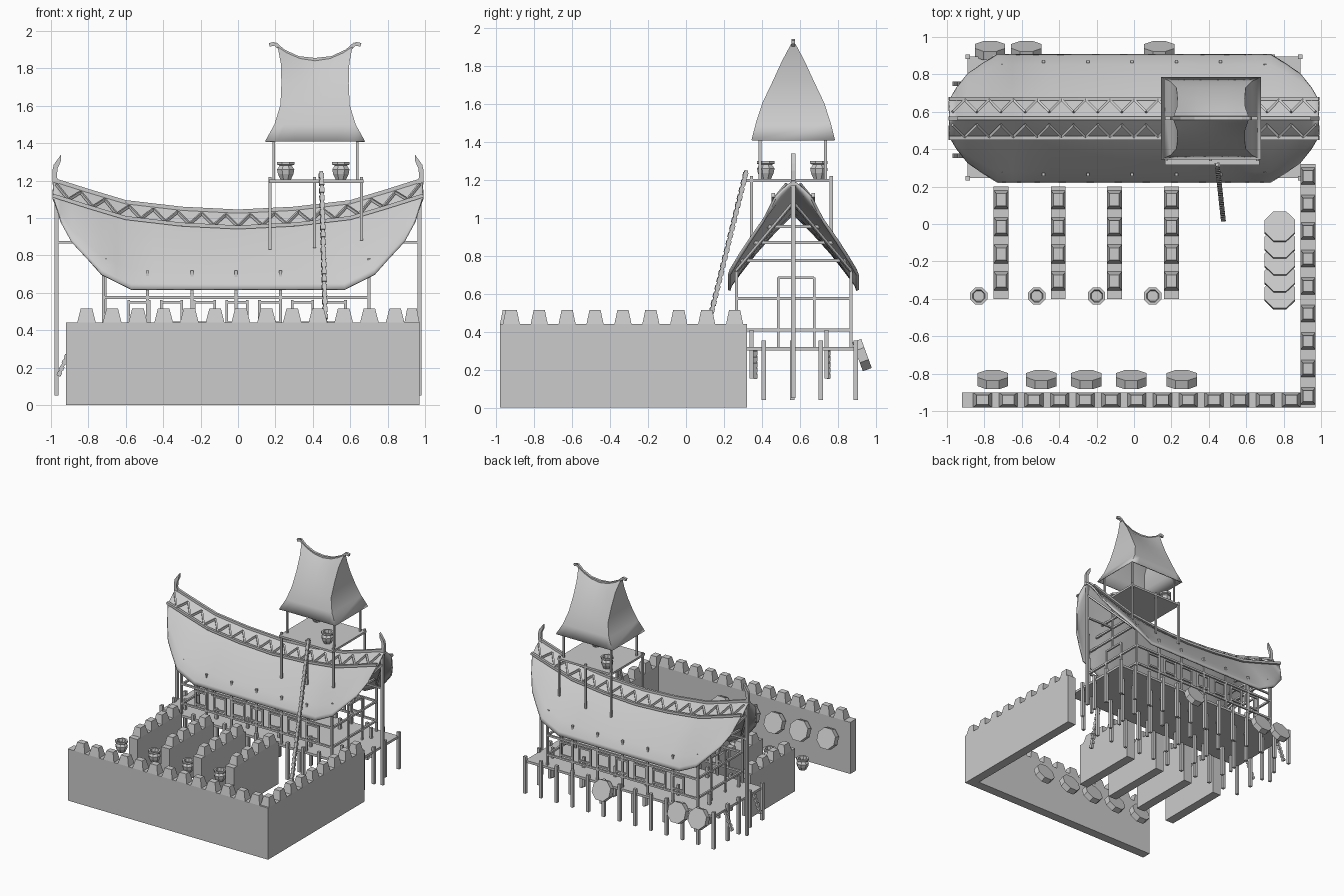
import bpy, bmesh, math
from mathutils import Vector, Matrix

if "Cube" in bpy.data.objects:
    bpy.data.objects.remove(bpy.data.objects["Cube"])

CY = 0.565  # house centre line in y


def finish(name, bm, smooth=False):
    bmesh.ops.recalc_face_normals(bm, faces=bm.faces)
    me = bpy.data.meshes.new(name)
    bm.to_mesh(me)
    bm.free()
    ob = bpy.data.objects.new(name, me)
    bpy.context.collection.objects.link(ob)
    if smooth:
        bpy.ops.object.select_all(action='DESELECT')
        ob.select_set(True)
        bpy.context.view_layer.objects.active = ob
        bpy.ops.object.shade_smooth_by_angle(angle=math.radians(30))
    return ob


def box(bm, x0, x1, y0, y1, z0, z1, top=1.0):
    """Box; top < 1 tapers the upper face."""
    r = bmesh.ops.create_cube(bm, size=1)
    for v in r['verts']:
        k = top if v.co.z > 0 else 1
        v.co = Vector(((x0 + x1) / 2 + v.co.x * k * (x1 - x0),
                       (y0 + y1) / 2 + v.co.y * k * (y1 - y0),
                       (z0 + z1) / 2 + v.co.z * (z1 - z0)))


def beam(bm, p, q, w=0.016):
    p, q = Vector(p), Vector(q)
    d = q - p
    m = Matrix.Translation((p + q) / 2) @ d.to_track_quat('Z', 'Y').to_matrix().to_4x4()
    bmesh.ops.create_cube(bm, size=1, matrix=m @ Matrix.Diagonal((w, w, d.length, 1)))


def disc(bm, loc, rot, r=0.088, h=0.05, n=8):
    m = Matrix.Translation(loc) @ rot @ Matrix.Rotation(math.pi / n, 4, 'Z')
    bmesh.ops.create_cone(bm, cap_ends=True, segments=n, radius1=r, radius2=r, depth=h, matrix=m)


def loft(bm, rings, closed=False):
    vs = [[bm.verts.new(p) for p in r] for r in rings]
    for a, b in zip(vs, vs[1:]):
        n = len(a)
        for i in range(n if closed else n - 1):
            bm.faces.new((a[i], a[(i + 1) % n], b[(i + 1) % n], b[i]))
    return vs


def lerp(table, x):
    x = abs(x)
    for (a, u), (b, v) in zip(table, table[1:]):
        if x <= b:
            return u + (v - u) * (x - a) / (b - a)
    return table[-1][1]


def notched_log(name, p, q, w, n):
    bm = bmesh.new()
    p, q = Vector(p), Vector(q)
    beam(bm, p, q, w * 0.7)
    for i in range(n):
        a = p.lerp(q, (i + 0.1) / n)
        beam(bm, a, p.lerp(q, (i + 0.7) / n), w)
    finish(name, bm)


# Fortification walls with tapered merlons
bm = bmesh.new()
box(bm, -0.92, 0.97, -0.98, -0.90, 0, 0.44)
for i in range(13):
    x = -0.81 + i * 0.1375
    box(bm, x - 0.05, x + 0.05, -0.98, -0.90, 0.44, 0.515, 0.62)
finish("front_wall", bm)
bm = bmesh.new()
box(bm, 0.89, 0.97, -0.90, 0.32, 0, 0.44)
for i in range(9):
    y = -0.92 + i * 0.147
    box(bm, 0.89, 0.97, y - 0.045, y + 0.045, 0.44, 0.515, 0.65)
finish("side_wall", bm)
for x in (-0.71, -0.405, -0.105, 0.2):
    bm = bmesh.new()
    box(bm, x - 0.04, x + 0.04, -0.40, 0.20, 0, 0.365)
    for y in (0.13, -0.015, -0.16, -0.305):
        box(bm, x - 0.04, x + 0.04, y - 0.05, y + 0.05, 0.365, 0.435, 0.65)
    finish("inner_wall", bm)

# Octagonal discs leaning on the wall, the deck and lying in a row
for x in (-0.755, -0.495, -0.255, -0.015, 0.255):
    bm = bmesh.new()
    disc(bm, (x, -0.832, 0.285), Matrix.Rotation(math.radians(-70), 4, 'X'))
    finish("wall_disc", bm)
for x in (-0.77, -0.575, 0.135):
    bm = bmesh.new()
    disc(bm, (x, 0.927, 0.277), Matrix.Rotation(math.radians(-70), 4, 'X'))
    finish("deck_disc", bm)
for i in range(5):
    bm = bmesh.new()
    disc(bm, (0.78, -0.015 - 0.09 * i, 0.24), Matrix.Rotation(math.radians(-14), 4, 'X'), 0.088, 0.035)
    finish("stacked_disc", bm)

# Pots
POT = [(0.03, 0), (0.045, 0.03), (0.05, 0.055), (0.034, 0.075), (0.05, 0.08), (0.05, 0.095), (0.035, 0.095), (0.03, 0.07)]
for px, py, pz in [(-0.83, -0.385, 0.215), (-0.52, -0.385, 0.215), (-0.2, -0.385, 0.215),
                   (0.1, -0.385, 0.215), (0.55, 0.42, 1.205), (0.255, 0.70, 1.205)]:
    bm = bmesh.new()
    a = [math.pi / 8 + k * math.pi / 4 for k in range(8)]
    vs = loft(bm, [[(px + r * math.cos(t), py + r * math.sin(t), pz + z) for t in a] for r, z in POT], True)
    bm.faces.new(vs[0])
    bm.faces.new(vs[-1])
    finish("pot", bm)

# Deck on stilts
bm = bmesh.new()
box(bm, -0.89, 0.89, 0.245, 0.895, 0.30, 0.32)
finish("deck", bm)
bm = bmesh.new()
for j, y in enumerate((0.245, 0.41, 0.56, 0.71, 0.895)):
    for i in range(13):
        x = -0.89 + i * 1.78 / 12
        end = i in (0, 12)
        top = 0.355 if end or j in (0, 4) else 0.31
        if j in (0, 4) or end or i % 2 == 0:
            box(bm, x - 0.012, x + 0.012, y - 0.012, y + 0.012, 0.04, top)
for y in (0.345, 0.74):
    for i in range(6):
        x = -0.74 + i * 0.296
        box(bm, x - 0.01, x + 0.01, y - 0.01, y + 0.01, 0.155, 0.41)
finish("stilts", bm)

# Open house frame: long sides with window frames
bm = bmesh.new()
Y0, Y1 = 0.265, 0.868
for y in (Y0, Y1):
    for z in (0.41, 0.575):
        beam(bm, (-0.72, y, z), (0.70, y, z))
    for i in range(7):
        x = -0.72 + i * 1.42 / 6
        beam(bm, (x, y, 0.30), (x, y, 0.72))
    for i in range(7):
        x = -0.53 + i * 0.175
        for s in (-0.055, 0.055):
            beam(bm, (x + s, y, 0.41), (x + s, y, 0.56), 0.014)
        for z in (0.44, 0.55):
            beam(bm, (x - 0.055, y, z), (x + 0.055, y, z), 0.014)
# gable ends with cross rails and door
for s in (-0.71, 0.70):
    e = math.copysign(0.97, s)
    for z, h in ((0.41, 0.30), (0.575, 0.30), (0.775, 0.29), (0.87, 0.21), (0.955, 0.14)):
        beam(bm, (s, CY - h, z), (s, CY + h, z))
    for y in (0.485, 0.675):
        beam(bm, (s, y, 0.31), (s, y, 0.685), 0.014)
    beam(bm, (s, 0.485, 0.685), (s, 0.675, 0.685), 0.014)
    beam(bm, (s, CY, 0.685), (s, CY, 1.09))
    for y in (Y0, Y1):
        beam(bm, (s, y, 0.72), (e, CY, 1.08), 0.014)
    beam(bm, (s, CY, 0.87), (e, CY, 0.87), 0.014)
    beam(bm, (e, CY, 0.05), (e, CY, 1.19), 0.022)
finish("house_frame", bm)

# Boat-shaped roof: ridge height, half width and eave height along x
RIDGE = [(0, 1.03), (0.3, 1.045), (0.6, 1.08), (0.8, 1.14), (0.99, 1.20)]
WIDE = [(0, 0.345), (0.73, 0.345), (0.81, 0.295), (0.89, 0.24), (0.95, 0.165), (0.985, 0.105)]
EAVE = [(0, 0.62), (0.57, 0.62), (0.73, 0.70), (0.89, 0.87), (0.95, 0.98), (0.985, 1.10)]
PROF = [(0, 0), (0.3, 0.24), (0.6, 0.52), (0.83, 0.77), (0.97, 0.93), (1, 1)]
half = [0, 0.15, 0.3, 0.45, 0.57, 0.65, 0.73, 0.81, 0.89, 0.95, 0.985]
rings = []
for x in [-v for v in half[:0:-1]] + half:
    r, w, e = lerp(RIDGE, x), lerp(WIDE, x), lerp(EAVE, x)
    rings.append([(x, CY + k * u * w, r - (r - e) * f)
                  for k, pts in ((-1, PROF[::-1]), (1, PROF[1:])) for u, f in pts])
bm = bmesh.new()
loft(bm, rings)
roof = finish("boat_roof", bm, True)
mod = roof.modifiers.new("thickness", 'SOLIDIFY')
mod.thickness = 0.014
mod.offset = -1

# Ridge beam, side rails and zigzag trusses
bm = bmesh.new()
xs = [-0.99, -0.8, -0.6, -0.3, 0, 0.3, 0.6, 0.8, 0.99]
for dy, dz in ((0, 0.005), (-0.105, -0.08), (0.105, -0.08)):
    for a, b in zip(xs, xs[1:]):
        beam(bm, (a, CY + dy, lerp(RIDGE, a) + dz), (b, CY + dy, lerp(RIDGE, b) + dz), 0.02)
for k in (-1, 1):
    pts = []
    for i in range(31):
        x = -0.97 + i * 1.94 / 30
        dy, dz = ((0.035, -0.015), (0.1, -0.075))[i % 2]
        pts.append((x, CY + k * dy, lerp(RIDGE, x) + dz))
    for a, b in zip(pts, pts[1:]):
        beam(bm, a, b, 0.013)
finish("ridge_truss", bm)

# Curved finials at both ends
for s in (-1, 1):
    bm = bmesh.new()
    prof = [(0.955, 1.17), (0.99, 1.17), (0.993, 1.25), (0.985, 1.285), (0.945, 1.34), (0.948, 1.30), (0.965, 1.265), (0.968, 1.22)]
    f = bm.faces.new([bm.verts.new((s * x, CY - 0.011, z)) for x, z in prof])
    ext = bmesh.ops.extrude_face_region(bm, geom=[f])['geom']
    bmesh.ops.translate(bm, vec=(0, 0.022, 0), verts=[v for v in ext if isinstance(v, bmesh.types.BMVert)])
    finish("ridge_finial", bm)

# Watchtower platform and posts
bm = bmesh.new()
box(bm, 0.165, 0.67, 0.315, 0.775, 1.188, 1.205)
finish("tower_platform", bm)
bm = bmesh.new()
for y in (0.345, 0.765):
    for x, z in ((0.17, 0.83), (0.41, 0.84), (0.66, 0.88)):
        beam(bm, (x, y, z), (x, y, 1.22), 0.016)
for y in (0.39, 0.735):
    for x in (0.192, 0.637):
        beam(bm, (x, y, 1.2), (x, y, 1.47), 0.014)
finish("tower_posts", bm)

# Watchtower roof: flared hollow loft with sagging ridge
bm = bmesh.new()
TX = 0.412
LEV = [(1.41, 0.267, 0.22, 0), (1.50, 0.217, 0.197, 0), (1.60, 0.185, 0.163, 0.005), (1.70, 0.18, 0.108, 0.02),
       (1.78, 0.183, 0.06, 0.045), (1.84, 0.20, 0.012, 0.075)]
T = [-1, -0.75, -0.4, 0, 0.4, 0.75, 1]
vs = loft(bm, [[(TX + u * hx, CY + k * hy, z + sag * u * u)
                for k, us in ((-1, T), (1, T[::-1])) for u in us] for z, hx, hy, sag in LEV], True)
for i in range(6):
    a = vs[-1]
    bm.faces.new((a[i], a[i + 1], a[12 - i], a[13 - i]))
tower = finish("tower_roof", bm, True)
mod = tower.modifiers.new("thickness", 'SOLIDIFY')
mod.thickness = 0.008
bm = bmesh.new()
pts = [(-0.245, 1.925), (-0.215, 1.932), (-0.17, 1.892), (-0.09, 1.855), (0, 1.845)]
pts += [(-x, z) for x, z in pts[-2::-1]]
for (a, za), (b, zb) in zip(pts, pts[1:]):
    beam(bm, (TX + a, CY, za), (TX + b, CY, zb), 0.02)
finish("tower_ridge", bm)

# Notched log ladders
notched_log("tall_ladder", (0.477, 0.025, 0.06), (0.445, 0.318, 1.25), 0.026, 30)
for y in (0.365, 0.75):
    notched_log("short_ladder", (-0.96, y, 0.155), (-0.895, y, 0.31), 0.024, 5)
